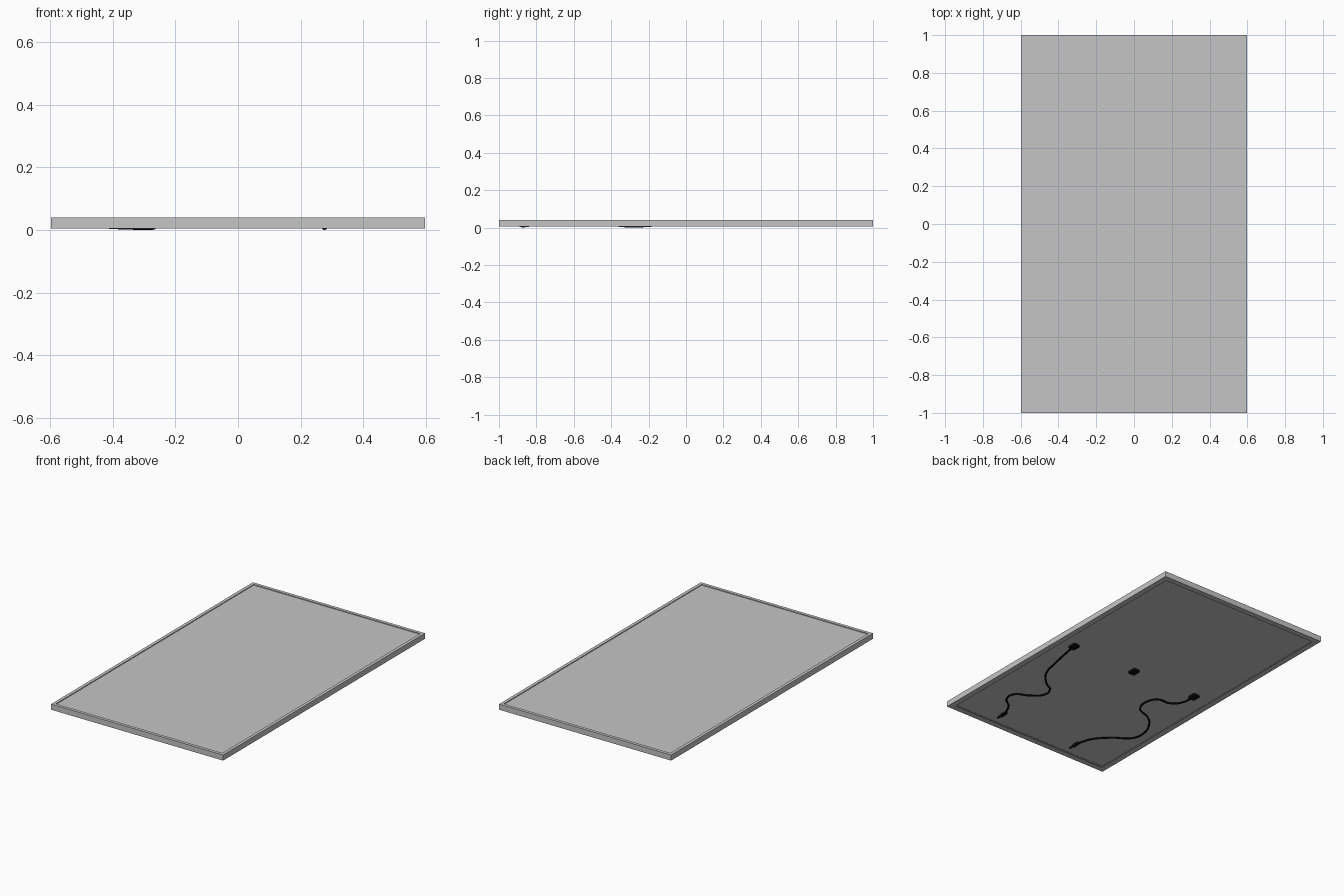
import bpy
import bmesh
from mathutils import Matrix, Vector

cube = bpy.data.objects.get("Cube")
if cube:
    bpy.data.objects.remove(cube, do_unlink=True)


def make_material(name, value):
    mat = bpy.data.materials.new(name)
    mat.use_nodes = True
    colour = (value, value, value, 1)
    mat.diffuse_color = colour
    mat.node_tree.nodes["Principled BSDF"].inputs["Base Color"].default_value = colour
    return mat


GREY = make_material("light_grey", 0.56)
BLACK = make_material("black", 0.004)
HALF_X, HALF_Y = 0.597, 1.0


def finish(name, bm, mat):
    bmesh.ops.recalc_face_normals(bm, faces=bm.faces)
    mesh = bpy.data.meshes.new(name)
    bm.to_mesh(mesh)
    bm.free()
    mesh.materials.append(mat)
    obj = bpy.data.objects.new(name, mesh)
    bpy.context.collection.objects.link(obj)
    return obj


def add_box(bm, centre, size):
    matrix = Matrix.Translation(centre) @ Matrix.Diagonal((*size, 1))
    return bmesh.ops.create_cube(bm, size=1, matrix=matrix)["verts"]


def add_rod(bm, x, y_front, y_back, z, radius):
    # Cylinder lying along the y axis
    matrix = Matrix.Translation((x, (y_front + y_back) / 2, z)) @ Matrix.Rotation(1.5707963, 4, "X")
    bmesh.ops.create_cone(bm, cap_ends=True, segments=16, radius1=radius, radius2=radius,
                          depth=y_back - y_front, matrix=matrix)


def smooth(obj):
    bpy.ops.object.select_all(action="DESELECT")
    obj.select_set(True)
    bpy.context.view_layer.objects.active = obj
    bpy.ops.object.shade_smooth_by_angle()


# Frame: a channel profile (inset, height) mitred around the rectangle
profile = [(0, 0.005), (0, 0.04), (0.02, 0.04), (0.02, 0.026),
           (0.008, 0.026), (0.008, 0.009), (0.036, 0.009), (0.036, 0.005)]
bm = bmesh.new()
rings = []
for sx, sy in ((-1, -1), (1, -1), (1, 1), (-1, 1)):
    rings.append([bm.verts.new((sx * (HALF_X - d), sy * (HALF_Y - d), z)) for d, z in profile])
for i, ring in enumerate(rings):
    after = rings[(i + 1) % len(rings)]
    for j in range(len(profile)):
        k = (j + 1) % len(profile)
        bm.faces.new((ring[j], after[j], after[k], ring[k]))
finish("frame", bm, GREY)

# Panel sheet held inside the frame
bm = bmesh.new()
add_box(bm, (0, 0, 0.031), (2 * HALF_X - 0.03, 2 * HALF_Y - 0.03, 0.008))
finish("panel_sheet", bm, GREY)


# Junction boxes across the underside
def junction_box(name, x):
    bm = bmesh.new()
    add_box(bm, (x, 0, 0.021), (0.044, 0.056, 0.014))
    upright = [e for e in bm.edges if abs(e.verts[0].co.z - e.verts[1].co.z) > 0.01]
    bmesh.ops.bevel(bm, geom=upright, offset=0.008, segments=2, affect="EDGES", profile=0.5)
    add_box(bm, (x, 0, 0.013), (0.03, 0.04, 0.004))
    finish(name, bm, BLACK)


for name, x in (("left", 0.46), ("middle", 0), ("right", -0.46)):
    junction_box(name + "_junction_box", x)


# Cables: smooth tubes hanging under the sheet
def cable(name, points):
    curve = bpy.data.curves.new(name, "CURVE")
    curve.dimensions = "3D"
    curve.bevel_depth = 0.0055
    curve.bevel_resolution = 2
    curve.resolution_u = 6
    curve.use_fill_caps = True
    spline = curve.splines.new("BEZIER")
    spline.bezier_points.add(len(points) - 1)
    for bp, co in zip(spline.bezier_points, points):
        bp.co = Vector(co)
        bp.handle_left_type = bp.handle_right_type = "AUTO"
    curve.materials.append(BLACK)
    obj = bpy.data.objects.new(name, curve)
    bpy.context.collection.objects.link(obj)
    bpy.ops.object.select_all(action="DESELECT")
    obj.select_set(True)
    bpy.context.view_layer.objects.active = obj
    bpy.ops.object.convert(target="MESH")
    smooth(bpy.context.view_layer.objects.active)


HIGH, MID, LOW = 0.02, 0.013, 0.0056
cable("left_cable", [
    (0.46, -0.02, HIGH), (0.43, -0.2, MID), (0.39, -0.34, MID), (0.31, -0.43, MID),
    (0.25, -0.47, MID), (0.24, -0.54, MID), (0.3, -0.6, MID), (0.38, -0.65, MID),
    (0.38, -0.71, MID), (0.31, -0.78, MID), (0.276, -0.85, 0.011)])
cable("right_cable", [
    (-0.46, -0.02, HIGH), (-0.44, -0.09, MID), (-0.39, -0.14, MID), (-0.31, -0.15, MID),
    (-0.27, -0.21, 0.008), (-0.29, -0.29, LOW), (-0.39, -0.34, 0.008), (-0.46, -0.41, MID),
    (-0.5, -0.5, MID), (-0.49, -0.59, MID), (-0.39, -0.67, MID), (-0.31, -0.76, MID),
    (-0.278, -0.85, 0.011)])


# Plug connectors at the cable ends
def connector(name, x):
    bm = bmesh.new()
    add_rod(bm, x, -0.89, -0.84, 0.011, 0.009)
    add_rod(bm, x, -0.88, -0.86, 0.011, 0.011)
    add_rod(bm, x, -0.92, -0.89, 0.011, 0.0055)
    smooth(finish(name, bm, BLACK))


connector("left_connector", 0.276)
connector("right_connector", -0.278)
